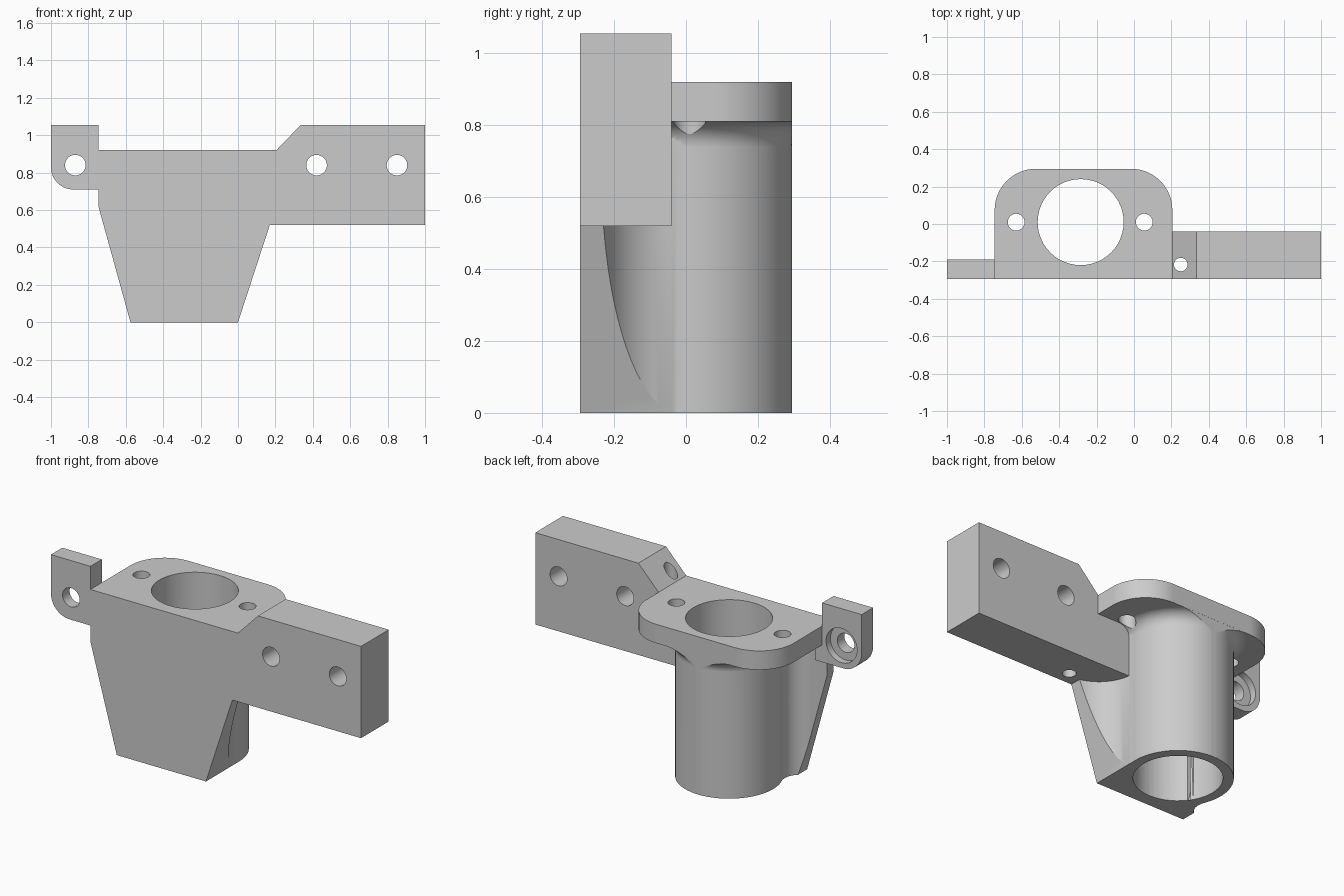
import bpy, bmesh, math
from mathutils import Vector, Matrix

cube = bpy.data.objects.get("Cube")
if cube:
    bpy.data.objects.remove(cube)

grey = bpy.data.materials.new("light grey")
grey.use_nodes = True
grey.diffuse_color = (0.6, 0.6, 0.6, 1)
grey.node_tree.nodes["Principled BSDF"].inputs["Base Color"].default_value = (0.6, 0.6, 0.6, 1)

FRONT, BACK = -0.295, 0.295
AXIS_X, AXIS_Y = -0.285, 0.01       # barrel axis
BARREL_R, BORE_R = 0.285, 0.23
LEFT_X, RIGHT_X = -0.745, 0.205     # flange ends
TOP = 0.92


def finish(name, bm):
    bmesh.ops.recalc_face_normals(bm, faces=bm.faces)
    mesh = bpy.data.meshes.new(name)
    bm.to_mesh(mesh)
    bm.free()
    mesh.materials.append(grey)
    ob = bpy.data.objects.new(name, mesh)
    bpy.context.collection.objects.link(ob)
    return ob


def prism(name, outline, axis, lo, hi):
    """Extrude an outline: (x, y) along z, or (x, z) along y."""
    bm = bmesh.new()
    place = (lambda a, b: (a, b, lo)) if axis == "z" else (lambda a, b: (a, lo, b))
    face = bm.faces.new([bm.verts.new(place(a, b)) for a, b in outline])
    out = bmesh.ops.extrude_face_region(bm, geom=[face])
    step = Vector((0, 0, hi - lo) if axis == "z" else (0, hi - lo, 0))
    bmesh.ops.translate(bm, vec=step, verts=[v for v in out["geom"] if isinstance(v, bmesh.types.BMVert)])
    return finish(name, bm)


def arc(cx, cy, r, start, end, n=16):
    return [(cx + r * math.cos(start + (end - start) * i / n),
             cy + r * math.sin(start + (end - start) * i / n)) for i in range(n + 1)]


def hole(target, cx, cy, r, axis, lo, hi):
    cutter = prism("hole_cutter", arc(cx, cy, r, 0, math.tau, 48)[:-1], axis, lo, hi)
    combine(target, cutter, "DIFFERENCE")


def combine(target, other, operation):
    """Apply an exact boolean and discard the helper."""
    mod = target.modifiers.new("combine", "BOOLEAN")
    mod.operation, mod.solver, mod.object = operation, "EXACT", other
    deps = bpy.context.evaluated_depsgraph_get()
    deps.update()
    mesh = bpy.data.meshes.new_from_object(target.evaluated_get(deps))
    target.modifiers.clear()
    target.data = mesh
    bpy.data.objects.remove(other)


# Barrel with a flared collar under the flange
COLLAR, Z0 = 0.07, 0.74
profile = [(0, 0), (BARREL_R, 0)]
profile += arc(BARREL_R + COLLAR, Z0, COLLAR, math.pi, math.pi / 2, 10)
profile += [(BARREL_R + COLLAR, 0.85), (0, 0.85)]
bm = bmesh.new()
verts = [bm.verts.new((r, 0, z)) for r, z in profile]
edges = [bm.edges.new(pair) for pair in zip(verts, verts[1:])]
bmesh.ops.spin(bm, geom=verts + edges, cent=(0, 0, 0), axis=(0, 0, 1), angle=math.tau, steps=96)
bmesh.ops.remove_doubles(bm, verts=bm.verts, dist=0.0001)
bm.transform(Matrix.Translation((AXIS_X, AXIS_Y, 0)))
barrel = finish("barrel", bm)
clip = prism("collar_clip", [(-1, FRONT + .0005), (1, FRONT + .0005), (1, BACK - .0005), (-1, BACK - .0005)],
             "z", -0.1, 1)
combine(barrel, clip, "INTERSECT")

# Flange with rounded back corners
CORNER = 0.22
flange_outline = [(LEFT_X, FRONT), (RIGHT_X, FRONT)]
flange_outline += arc(RIGHT_X - CORNER, BACK - CORNER, CORNER, 0, math.pi / 2)
flange_outline += arc(LEFT_X + CORNER, BACK - CORNER, CORNER, math.pi / 2, math.pi)
flange = prism("flange", flange_outline, "z", 0.81, TOP)

# Tapered front web, blended into the barrel by a concave fillet on each side
WEB_BACK = -0.235


def fillet(r, side):
    cy = WEB_BACK + r
    dx = math.sqrt((BARREL_R + r) ** 2 - (cy - AXIS_Y) ** 2)
    touch = math.atan2(AXIS_Y - cy, -dx) % math.tau
    pts = arc(dx, cy, r, 1.5 * math.pi, touch, 20)
    return [(AXIS_X + side * x, y) for x, y in pts]


web_outline = [(-0.9, FRONT), (0.3, FRONT), (0.3, WEB_BACK)] + fillet(0.22, 1)
web_outline += [(AXIS_X, AXIS_Y)] + fillet(0.1, -1)[::-1] + [(-0.9, WEB_BACK)]
web = prism("front_web", web_outline, "z", -0.05, 0.95)
taper = prism("web_taper", [(-0.575, 0), (0, 0), (0.17, 0.52), (RIGHT_X, 0.627), (RIGHT_X, 0.87),
                            (LEFT_X, 0.87), (LEFT_X, 0.615)], "y", -0.5, 0.5)
combine(web, taper, "INTERSECT")

# Long side arm with a chamfered shoulder
arm = prism("arm", [(-0.03, 0.52), (1, 0.52), (1, 1.055), (0.335, 1.055), (RIGHT_X, TOP),
                    (RIGHT_X, 0.87), (-0.03, 0.87)], "y", FRONT, -0.04)

# Small ear with one rounded corner
EAR_BACK = -0.19
ear_outline = arc(-0.88, 0.83, 0.12, math.pi, 1.5 * math.pi)
ear_outline += [(-0.7, 0.71), (-0.7, 0.87), (LEFT_X, 0.87), (LEFT_X, 1.055), (-1, 1.055)]
ear = prism("ear", ear_outline, "y", FRONT, EAR_BACK)

# Join everything into one solid
bracket = flange
for part in (barrel, web, arm, ear):
    combine(bracket, part, "UNION")
bracket.name = "bracket"

# Bore, flange holes, arm holes, shoulder hole and counterbored ear hole
hole(bracket, AXIS_X, AXIS_Y, BORE_R, "z", -0.1, 1.2)
for x in (-0.63, 0.055):
    hole(bracket, x, AXIS_Y, 0.045, "z", 0.6, 1.2)
for x in (0.42, 0.85):
    hole(bracket, x, 0.84, 0.055, "y", -0.5, 0.1)
hole(bracket, 0.25, -0.217, 0.036, "z", 0.3, 1.2)
hole(bracket, -0.87, 0.84, 0.055, "y", -0.5, 0)
hole(bracket, -0.87, 0.84, 0.1, "y", EAR_BACK - 0.04, 0)

# Smooth round surfaces, crisp edges
bpy.ops.object.select_all(action="DESELECT")
bracket.select_set(True)
bpy.context.view_layer.objects.active = bracket
bpy.ops.object.shade_smooth_by_angle(angle=math.radians(25))
weighted = bracket.modifiers.new("flat_faces", "WEIGHTED_NORMAL")
weighted.keep_sharp = True
